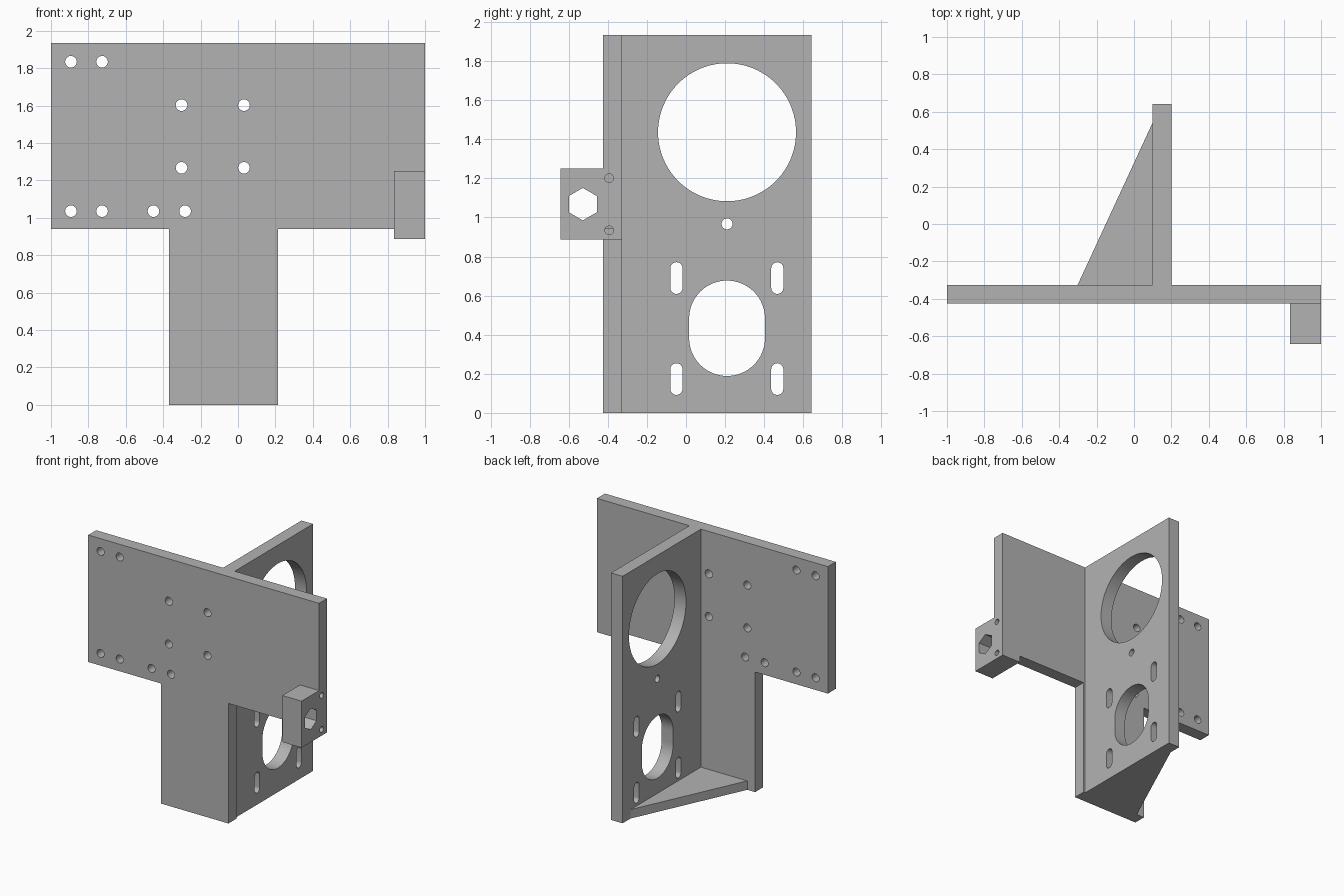
import bpy, bmesh, math
from mathutils import Matrix, Vector

cube = bpy.data.objects.get("Cube")
if cube:
    bpy.data.objects.remove(cube, do_unlink=True)

grey = bpy.data.materials.new("plain_grey")
grey.use_nodes = True
colour = (0.45, 0.45, 0.45, 1)
grey.diffuse_color = colour
grey.node_tree.nodes["Principled BSDF"].inputs["Base Color"].default_value = colour

# Sketch planes: directions of the sketch's two axes and its thickness
FRONT = ((1, 0, 0), (0, 0, 1), (0, -1, 0))
SIDE = ((0, 1, 0), (0, 0, 1), (1, 0, 0))
TOP = ((1, 0, 0), (0, 1, 0), (0, 0, 1))


def circle(u, v, r, n=32, span=0.0):
    """Round hole; a span stretches it vertically into a slot."""
    pts = []
    for half, offset in ((0, span / 2), (1, -span / 2)):
        for i in range(n // 2 + (1 if span else 0)):
            a = math.pi * half + 2 * math.pi * i / n
            pts.append((u + r * math.cos(a), v + offset + r * math.sin(a)))
    return pts


def rect(u0, u1, v0, v1):
    return [(u0, v0), (u1, v0), (u1, v1), (u0, v1)]


def plate(name, plane, start, end, outline, holes=()):
    """Extrude a flat outline with holes between two positions on its normal."""
    curve = bpy.data.curves.new(name, 'CURVE')
    curve.dimensions = '2D'
    curve.fill_mode = 'BOTH'
    curve.extrude = abs(end - start) / 2
    for loop in [outline, *holes]:
        spline = curve.splines.new('POLY')
        spline.points.add(len(loop) - 1)
        for point, (u, v) in zip(spline.points, loop):
            point.co = (u, v, 0, 1)
        spline.use_cyclic_u = True
    obj = bpy.data.objects.new(name, curve)
    bpy.context.collection.objects.link(obj)
    bpy.ops.object.select_all(action='DESELECT')
    obj.select_set(True)
    bpy.context.view_layer.objects.active = obj
    bpy.ops.object.convert(target='MESH')
    obj = bpy.context.view_layer.objects.active

    # Turn the sketch into its plane and weld caps to walls
    mesh = obj.data
    turn = Matrix([Vector(axis) for axis in plane]).transposed().to_4x4()
    middle = (start + end) / 2
    shift = Vector([abs(c) * middle for c in plane[2]])
    mesh.transform(Matrix.Translation(shift) @ turn)
    bm = bmesh.new()
    bm.from_mesh(mesh)
    bmesh.ops.remove_doubles(bm, verts=bm.verts, dist=0.0001)
    bmesh.ops.recalc_face_normals(bm, faces=bm.faces)
    bm.to_mesh(mesh)
    bm.free()
    mesh.materials.clear()
    mesh.materials.append(grey)
    bpy.ops.object.shade_smooth_by_angle(angle=math.radians(30))
    return obj


TOP_Z, ARM_Z = 1.934, 0.94
Y_FRONT, Y_BACK, Y_END = -0.425, -0.327, 0.642
BLOCK_X, BLOCK_LOW, BLOCK_TOP = 0.834, 0.886, 1.251

# T-shaped front plate, notched where the block sits
outline = [(-0.37, 0), (0.215, 0), (0.215, ARM_Z), (BLOCK_X, ARM_Z),
           (BLOCK_X, BLOCK_TOP), (1, BLOCK_TOP), (1, TOP_Z),
           (-1, TOP_Z), (-1, ARM_Z), (-0.37, ARM_Z)]
bolts = [(x, z) for x in (-0.893, -0.727) for z in (1.035, 1.834)]
bolts += [(x, z) for x in (-0.302, 0.032) for z in (1.267, 1.602)]
bolts += [(x, 1.035) for x in (-0.452, -0.283)]
plate("front_plate", FRONT, Y_FRONT, Y_BACK, outline,
      [circle(x, z, 0.031) for x, z in bolts])

# Side plate with the large bore, pin hole, motor opening and slots
holes = [circle(0.21, 1.436, 0.353, 96),
         circle(0.21, 0.967, 0.028),
         circle(0.21, 0.433, 0.194, 64, span=0.1)]
holes += [circle(y, z, 0.031, span=0.1)
          for y in (-0.049, 0.467) for z in (0.173, 0.69)]
plate("side_plate", SIDE, 0.1, 0.2, rect(Y_BACK, Y_END, 0, TOP_Z), holes)

# Triangular brace at the foot
plate("bottom_gusset", TOP, 0, 0.07,
      [(-0.302, Y_BACK), (0.1, Y_BACK), (0.1, 0.543)])

# Corner block with hexagonal hole and two pin holes
hexagon = [(-0.528 + 0.083 * math.sin(i * math.pi / 3),
            1.068 + 0.083 * math.cos(i * math.pi / 3)) for i in range(6)]
block = [(-Y_END, BLOCK_LOW), (Y_BACK, BLOCK_LOW),
         (Y_BACK, BLOCK_TOP), (-Y_END, BLOCK_TOP)]
plate("corner_block", SIDE, BLOCK_X, 1, block,
      [hexagon] + [circle(-0.393, z, 0.022) for z in (0.934, 1.201)])
